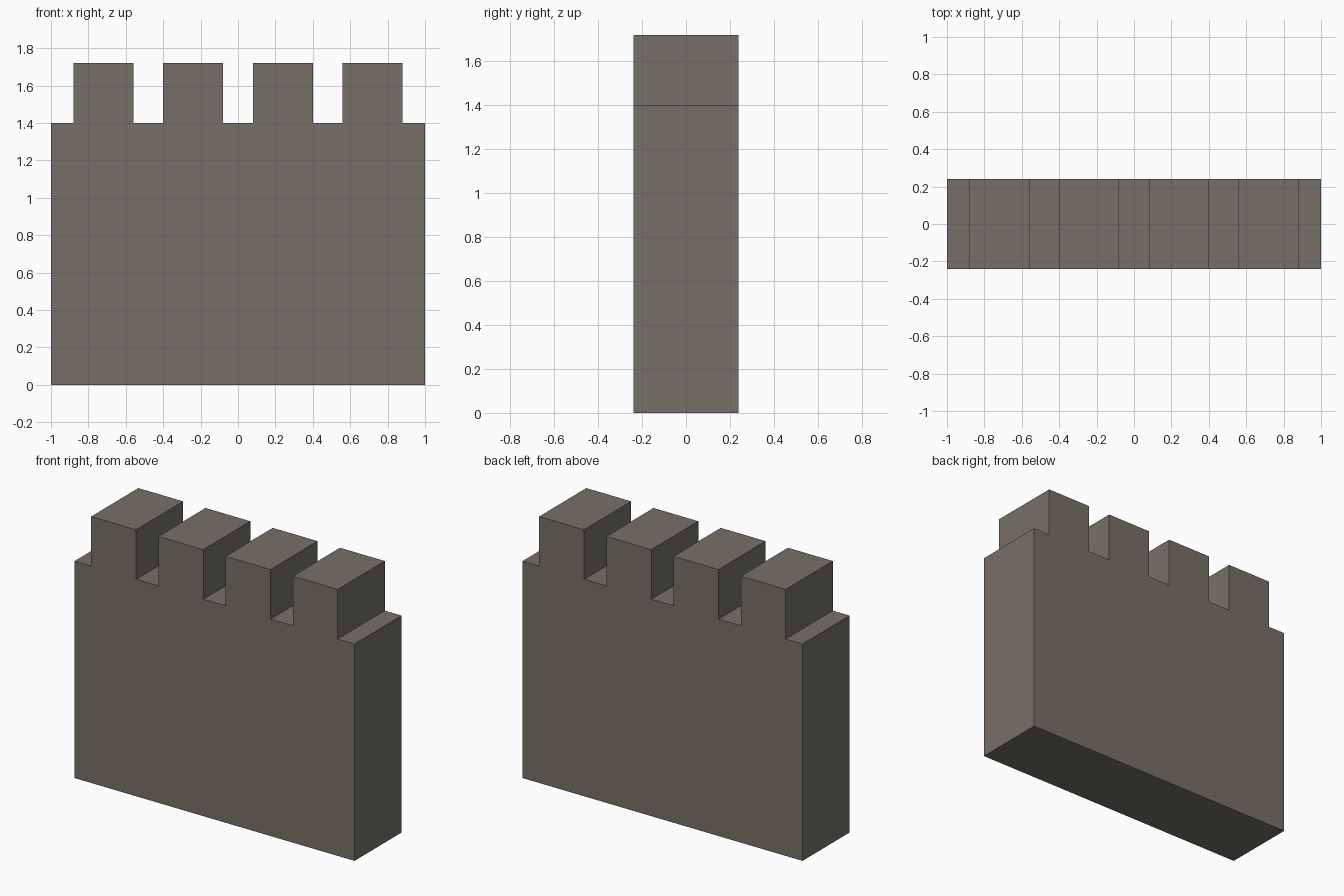
import bpy
import bmesh

if "Cube" in bpy.data.objects:
    bpy.data.objects.remove(bpy.data.objects["Cube"])

HALF_DEPTH = 0.24
WALL_TOP = 1.40
MERLON_TOP = 1.72
MERLON_HALF_WIDTH = 0.16
MERLON_CENTRES = (-0.72, -0.24, 0.24, 0.72)

# Crenellated outline in the xz plane, stepping over each merlon
outline = [(1, WALL_TOP), (1, 0), (-1, 0), (-1, WALL_TOP)]
for c in MERLON_CENTRES:
    left, right = c - MERLON_HALF_WIDTH, c + MERLON_HALF_WIDTH
    outline += [(left, WALL_TOP), (left, MERLON_TOP),
                (right, MERLON_TOP), (right, WALL_TOP)]

# Wall: outline extruded from front to back
bm = bmesh.new()
front = bm.faces.new([bm.verts.new((x, -HALF_DEPTH, z)) for x, z in outline])
extruded = bmesh.ops.extrude_face_region(bm, geom=[front], use_keep_orig=True)
back_verts = [g for g in extruded["geom"] if isinstance(g, bmesh.types.BMVert)]
bmesh.ops.translate(bm, verts=back_verts, vec=(0, 2 * HALF_DEPTH, 0))
bmesh.ops.recalc_face_normals(bm, faces=bm.faces)

mesh = bpy.data.meshes.new("battlement_wall")
bm.to_mesh(mesh)
bm.free()
wall = bpy.data.objects.new("battlement_wall", mesh)
bpy.context.collection.objects.link(wall)

# Warm grey stone
stone = bpy.data.materials.new("stone")
stone.diffuse_color = (0.18, 0.165, 0.14, 1)
stone.use_nodes = True
stone.node_tree.nodes["Principled BSDF"].inputs["Base Color"].default_value = stone.diffuse_color
mesh.materials.append(stone)
